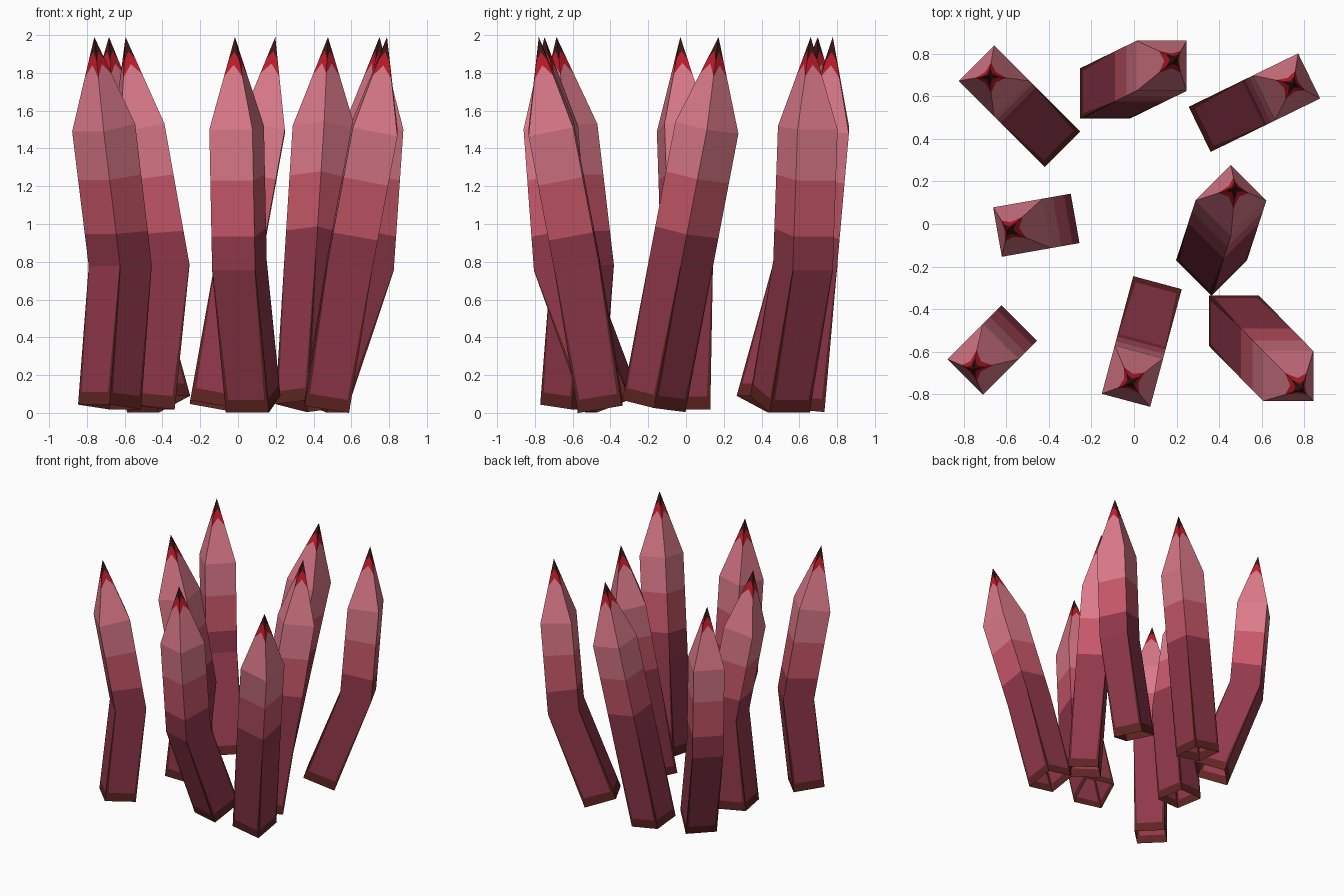
import bpy
import math
from mathutils import Vector

if "Cube" in bpy.data.objects:
    bpy.data.objects.remove(bpy.data.objects["Cube"])


def material(name, r, g, b):
    lin = [((c / 255 + 0.055) / 1.055) ** 2.4 for c in (r, g, b)]
    m = bpy.data.materials.new(name)
    m.diffuse_color = (*lin, 1)
    m.use_nodes = True
    m.node_tree.nodes["Principled BSDF"].inputs["Base Color"].default_value = m.diffuse_color
    return m


MATS = [
    material("root brown", 95, 36, 34),
    material("maroon", 145, 56, 75),
    material("raspberry", 200, 88, 105),
    material("rose pink", 220, 122, 138),
    material("blood red", 190, 28, 42),
    material("dark tip", 65, 21, 21),
]
BROWN, MAROON, RASP, ROSE, RED, DARK = range(6)

HALF = 0.118                       # half width of the square section
Z_MID, Z_UP, Z_TIP = 0.78, 1.51, 1.99


def spike(name, base, yaw, bend, offsets):
    """Square tapering spike, bent at two rings along one direction."""
    yaw, bend = math.radians(yaw), math.radians(bend)
    d = Vector((math.cos(bend), math.sin(bend), 0))
    o_mid, o_up, o_tip = offsets
    lean1 = o_mid / (Z_MID - 0.04)
    lean2 = (o_up - o_mid) / (Z_UP - Z_MID)
    origin = Vector((base[0], base[1], 0))

    def ring(off, z, lean):
        pts = []
        for k in range(4):
            a = yaw + math.pi / 4 + k * math.pi / 2
            v = Vector((math.cos(a), math.sin(a), 0)) * HALF * math.sqrt(2)
            v.z = z - lean * v.dot(d)
            pts.append(origin + d * off + v)
        return pts

    low = ring(0, 0.025 + 0.055 * abs(lean1), lean1)
    mid = ring(o_mid, Z_MID, (lean1 + lean2) / 2)
    up = ring(o_up, Z_UP, lean2)
    tip = origin + d * o_tip + Vector((0, 0, Z_TIP))

    verts, faces, cols = [], [], []

    def add(col, *pts):
        faces.append(list(range(len(verts), len(verts) + len(pts))))
        verts.extend(pts)
        cols.append(col)

    for i in range(4):
        j = (i + 1) % 4
        a, b, c, e = low[i], low[j], mid[j], mid[i]
        # lower segment: maroon panel framed in brown at the foot and edges
        l0, l1 = a.lerp(e, 0.09), b.lerp(c, 0.09)
        p, q = l0.lerp(l1, 0.08), l0.lerp(l1, 0.92)
        r, s = e.lerp(c, 0.98), e.lerp(c, 0.02)
        add(BROWN, a, b, l1, l0)
        add(BROWN, l0, p, s, e)
        add(MAROON, p, q, r, s)
        add(BROWN, q, l1, c, r)
        # middle segment: three horizontal bands
        cuts = [0, 0.24, 0.64, 1]
        for n, col in enumerate((MAROON, RASP, ROSE)):
            t0, t1 = cuts[n], cuts[n + 1]
            add(col, e.lerp(up[i], t0), c.lerp(up[j], t0),
                c.lerp(up[j], t1), e.lerp(up[i], t1))
        # point: the colour borders dip along the corner edges
        u, w = up[i], up[j]
        h = (u + w) / 2
        ru, rm, rw = u.lerp(tip, 0.57), h.lerp(tip, 0.70), w.lerp(tip, 0.57)
        du, dm, dw = u.lerp(tip, 0.74), h.lerp(tip, 0.84), w.lerp(tip, 0.74)
        add(ROSE, u, h, rm, ru)
        add(ROSE, h, w, rw, rm)
        add(RED, ru, rm, dm, du)
        add(RED, rm, rw, dw, dm)
        add(DARK, du, dm, tip)
        add(DARK, dm, dw, tip)

    me = bpy.data.meshes.new(name)
    me.from_pydata([tuple(v) for v in verts], [], faces)
    for m in MATS:
        me.materials.append(m)
    for poly, col in zip(me.polygons, cols):
        poly.material_index = col
    ob = bpy.data.objects.new(name, me)
    bpy.context.collection.objects.link(ob)


LEANING = (0.28, 0.337, 0.372)     # spreads outward, then straightens

# name, foot centre, section turn, bend direction, ring offsets
spike("spike_back_left", (-0.42, 0.435), 135, 135, LEANING)
spike("spike_back_right", (0.415, 0.497), 26, 26, LEANING)
spike("spike_front", (0.08, -0.39), 255, 255, LEANING)
spike("spike_left", (-0.472, -0.008), 190, 190, (-0.08, 0.055, 0.125))
spike("spike_front_left", (-0.68, -0.605), 225, 225, (-0.08, 0.044, 0.114))
spike("spike_right", (0.365, -0.17), 45, 72, (0.148, 0.295, 0.36))
spike("spike_back", (-0.135, 0.615), 0, 26, (0.148, 0.295, 0.37))
spike("spike_front_right", (0.47, -0.455), 0, -45.5, (0.17, 0.365, 0.455))
